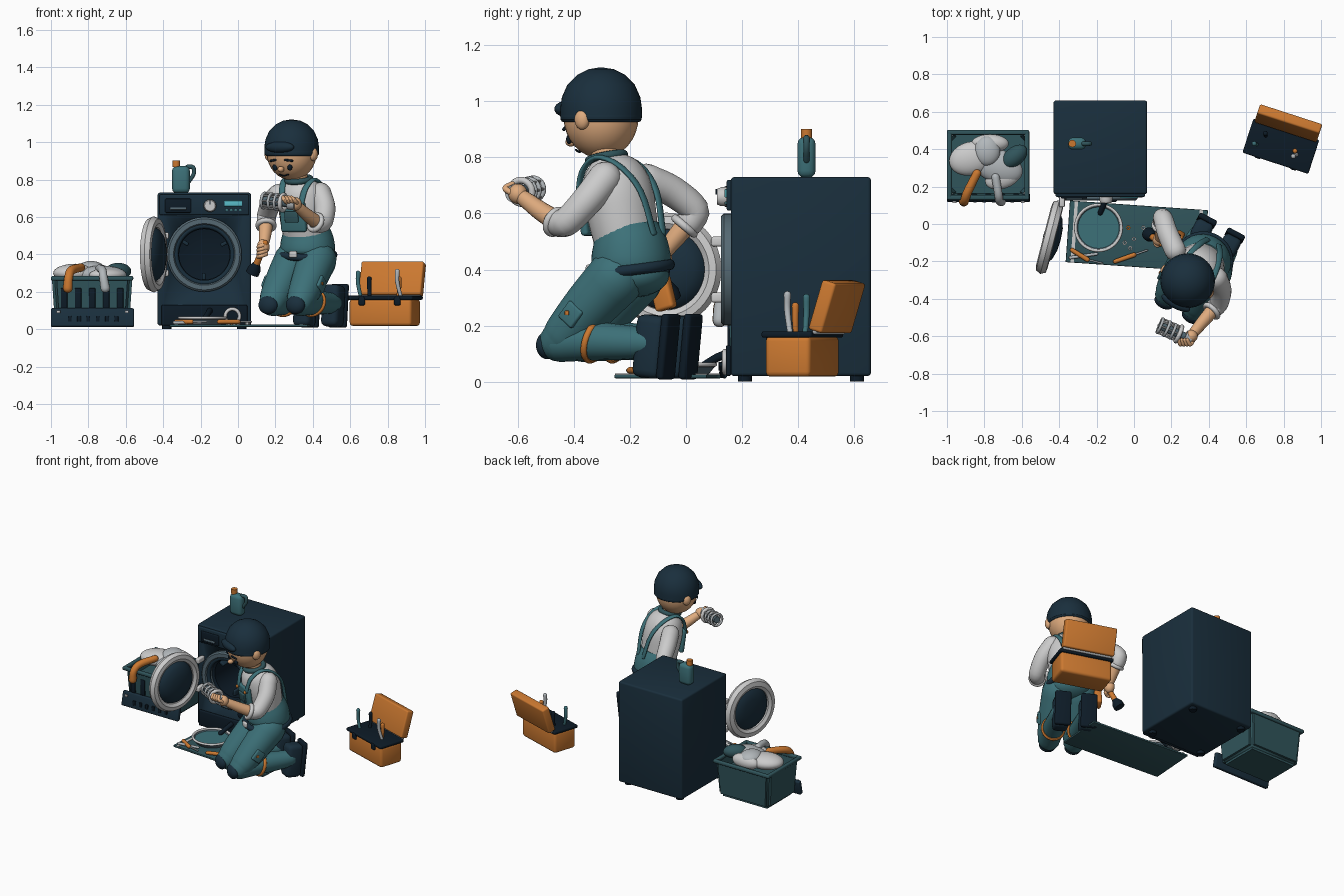
import bpy, bmesh, math
from mathutils import Vector, Matrix

if "Cube" in bpy.data.objects:
    bpy.data.objects.remove(bpy.data.objects["Cube"])

def mat(name, *c):
    m = bpy.data.materials.new(name)
    m.diffuse_color = (*c, 1)
    m.use_nodes = True
    m.node_tree.nodes["Principled BSDF"].inputs["Base Color"].default_value = m.diffuse_color
    return m
NAVY, DARK = mat("navy", .010, .028, .046), mat("dark", .004, .011, .02)
TEAL, DTEAL = mat("teal", .046, .165, .19), mat("deep_teal", .03, .09, .105)
ORANGE, SKIN = mat("orange", .6, .19, .03), mat("skin", .74, .41, .21)
SLATE, CYAN = mat("slate", .09, .14, .17), mat("cyan", .1, .5, .58)
STEEL = mat("steel", .45, .48, .5)
GREY = None
I = Matrix.Identity(4)

def place(loc, rz=0, rx=0, ry=0):
    return (Matrix.Translation(loc) @ Matrix.Rotation(math.radians(rz), 4, 'Z')
            @ Matrix.Rotation(math.radians(ry), 4, 'Y') @ Matrix.Rotation(math.radians(rx), 4, 'X'))

def aim(loc, d):
    return Matrix.Translation(loc) @ Vector(d).to_track_quat('Z', 'Y').to_matrix().to_4x4()

def finish(name, bm, m, M):
    bmesh.ops.recalc_face_normals(bm, faces=bm.faces)
    for f in bm.faces:
        f.smooth = True
    for e in bm.edges:
        e.smooth = e.calc_face_angle(0) < math.radians(38)
    me = bpy.data.meshes.new(name)
    bm.to_mesh(me)
    bm.free()
    ob = bpy.data.objects.new(name, me)
    ob.matrix_world = M
    if m:
        me.materials.append(m)
    bpy.context.collection.objects.link(ob)
    return ob

def box(name, c, s, m=GREY, M=I, bevel=.008, rot=(0, 0, 0)):
    bm = bmesh.new()
    bmesh.ops.create_cube(bm, size=1, matrix=Matrix.Diagonal((*s, 1)))
    if bevel:
        bmesh.ops.bevel(bm, geom=bm.edges[:], offset=min(bevel, min(s) * .45), segments=3, profile=.5, affect='EDGES')
    return finish(name, bm, m, M @ place(c, *rot))

def ball(name, c, r, m=GREY, M=I, rot=(0, 0, 0)):
    bm = bmesh.new()
    bmesh.ops.create_uvsphere(bm, u_segments=28, v_segments=16, radius=1, matrix=Matrix.Diagonal((*r, 1)))
    return finish(name, bm, m, M @ place(c, *rot))

def lathe(name, prof, m=GREY, M=I, n=40, closed=False):
    bm = bmesh.new()
    rows = [[bm.verts.new((max(r, 1e-4) * math.cos(2 * math.pi * i / n), max(r, 1e-4) * math.sin(2 * math.pi * i / n), z))
             for i in range(n)] for r, z in prof]
    for a, b in zip(rows, rows[1:] + rows[:1] if closed else rows[1:]):
        for i in range(n):
            bm.faces.new((a[i], a[(i + 1) % n], b[(i + 1) % n], b[i]))
    bmesh.ops.remove_doubles(bm, verts=bm.verts, dist=4e-4)
    return finish(name, bm, m, M)

def ring(name, R, r, m=GREY, M=I, tall=1):
    lathe(name, [(R + r * math.cos(a * math.pi / 6), tall * r * math.sin(a * math.pi / 6)) for a in range(12)], m, M, 40, True)

def tube(name, pts, m=GREY, M=I, wide=1, rounded=True, n=18):
    """Loft through (x, y, z, radius) points, smoothed with a Catmull-Rom curve."""
    P = [Vector(p) for p in pts]
    E = [P[0] * 2 - P[1]] + P + [P[-1] * 2 - P[-2]]
    S = []
    for k in range(1, len(E) - 2):
        a, b, c, d = E[k - 1:k + 3]
        S += [(b * 2 + (c - a) * t + (a * 2 - b * 5 + c * 4 - d) * t * t + (b * 3 - a - c * 3 + d) * t ** 3) / 2
              for t in (0, .25, .5, .75)]
    S.append(P[-1])
    C = [(p.xyz, p[3], (S[min(i + 1, len(S) - 1)].xyz - S[max(i - 1, 0)].xyz).normalized()) for i, p in enumerate(S)]
    if rounded:
        ends = [(math.sin(a), math.cos(a)) for a in (1.45, 1.1, .75, .4)]
        C = ([(C[0][0] - C[0][2] * C[0][1] * s, C[0][1] * c, C[0][2]) for s, c in ends] + C
             + [(C[-1][0] + C[-1][2] * C[-1][1] * s, C[-1][1] * c, C[-1][2]) for s, c in reversed(ends)])
    d = P[-1].xyz - P[0].xyz
    ref = Vector((0, 0, 0))
    ref[min(range(3), key=lambda i: abs(d[i]))] = 1
    bm, rows = bmesh.new(), []
    for p, r, t in C:
        u = (ref - t * ref.dot(t)).normalized()
        v = t.cross(u)
        rows.append([bm.verts.new(p + u * (r * wide * math.cos(2 * math.pi * i / n)) + v * (r * math.sin(2 * math.pi * i / n)))
                     for i in range(n)])
    for a, b in zip(rows, rows[1:]):
        for i in range(n):
            bm.faces.new((a[i], a[(i + 1) % n], b[(i + 1) % n], b[i]))
    bm.faces.new(rows[0])
    bm.faces.new(rows[-1])
    return finish(name, bm, m, M)

# washing machine cabinet with a round opening
cab = box("washer_cabinet", (-.18, .41, .375), (.5, .5, .71), NAVY, bevel=.012)
FRONT = aim((-.18, .16, .40), (0, -1, 0))
cut = lathe("opening_cutter", [(0, -.36), (.155, -.36), (.155, .05), (0, .05)], None, FRONT)
cut.hide_render = True
mod = cab.modifiers.new("opening", 'BOOLEAN')
mod.operation, mod.object = 'DIFFERENCE', cut
bpy.context.view_layer.objects.active = cab
bpy.ops.object.modifier_apply(modifier="opening")
bpy.data.objects.remove(cut)
lathe("drum", [(.154, .01), (.15, -.02), (.135, -.03), (.135, -.32), (.06, -.34), (0, -.33)], DARK, FRONT)
for i in range(3):
    a = i * 2.094 + .5
    box("drum_fin", (.12 * math.cos(a), .12 * math.sin(a), -.18), (.04, .02, .25), NAVY, FRONT, .006, (math.degrees(a), 0, 0))
lathe("door_bezel", [(.2, -.01), (.2, .025), (.19, .035), (.165, .035), (.15, .015), (.15, -.02)], SLATE, FRONT)
ring("door_gasket", .152, .014, NAVY, FRONT @ place((0, 0, .015)))
box("control_panel", (-.18, .155, .665), (.48, .02, .11), NAVY)
box("detergent_drawer", (-.32, .143, .66), (.14, .014, .075), DARK)
box("drawer_handle", (-.32, .134, .645), (.09, .012, .014), SLATE)
lathe("program_knob", [(.034, 0), (.034, .02), (.028, .035), (0, .035)], GREY, aim((-.15, .146, .66), (0, -1, 0)))
box("knob_mark", (-.15, .108, .677), (.006, .006, .02), DARK, bevel=0)
box("display", (-.025, .144, .672), (.095, .012, .03), CYAN, bevel=.003)
for i in range(4):
    box("panel_button", (-.06 + i * .024, .144, .637), (.014, .012, .012), TEAL, bevel=.003)
box("kick_panel", (-.18, .152, .075), (.46, .02, .11), DARK)
for x in (-.38, .02):
    for y in (.21, .61):
        lathe("washer_foot", [(0, 0), (.025, 0), (.025, .03), (0, .03)], DARK, place((x, y, 0)), 16)
ring("filter_port", .038, .009, GREY, aim((-.03, .138, .07), (0, -1, 0)))
tube("drain_hose", [(-.15, .15, .10, .016), (-.16, .11, .085, .015), (-.18, .06, .055, .014)], DARK)
tube("filter_hatch", [(-.16, .13, .02, .008), (-.1, .125, .06, .008)], DARK)

# open door
DOOR = aim((-.45, -.07, .40), (.97, -.25, 0))
lathe("door_frame", [(.14, -.022), (.16, -.034), (.19, -.028), (.203, 0), (.19, .026), (.165, .03), (.145, .018)], GREY, DOOR, 48, True)
lathe("door_glass", [(0, .06), (.06, .056), (.11, .042), (.135, .022), (.148, 0), (.13, -.02), (.07, -.032), (0, -.036)], NAVY, DOOR)
for z in (.3, .5):
    box("door_hinge", (-.385, .125, z), (.03, .07, .035), GREY)

# bottle on top
box("bottle_body", (-.305, .43, .80), (.095, .065, .145), TEAL, bevel=.025)
lathe("bottle_cap", [(0, 0), (.02, 0), (.02, .035), (0, .035)], ORANGE, place((-.33, .43, .867)), 20)
tube("bottle_handle", [(-.27, .43, .868, .012), (-.24, .43, .865, .012), (-.237, .43, .83, .011), (-.262, .43, .79, .011)], DTEAL)

# laundry basket
bm = bmesh.new()
bmesh.ops.create_cube(bm, size=1, matrix=Matrix.Diagonal((.43, .34, .25, 1)))
for v in bm.verts:
    if v.co.z < 0:
        v.co.x, v.co.y = v.co.x * .92, v.co.y * .92
bmesh.ops.bevel(bm, geom=[e for e in bm.edges if min(v.co.z for v in e.verts) < 0], offset=.025, segments=3, affect='EDGES')
top = max(bm.faces, key=lambda f: f.calc_center_median().z)
bmesh.ops.inset_region(bm, faces=[top], thickness=.02)
for v in top.verts:
    v.co.z -= .08
finish("basket_body", bm, DTEAL, place((-.78, .32, .145)))
for y in (.142, .49):
    box("basket_rim_long", (-.78, y, .272), (.44, .026, .024), DTEAL)
for x in (-.987, -.573):
    box("basket_rim_short", (x, .316, .272), (.026, .35, .024), DTEAL)
for i in range(5):
    box("basket_slot", (-.93 + i * .075, .155, .165), (.035, .014, .11), DARK, bevel=.005)
box("basket_base_panel", (-.778, .14, .062), (.444, .03, .1), NAVY, rot=(0, -12, 0))
for i in range(6):
    box("base_vent", (-.90 + i * .05, .122, .055), (.02, .012, .03), DARK, bevel=.002)
for x in (-.96, -.595):
    box("base_tab", (x, .118, .093), (.02, .012, .014), GREY, bevel=.002)
for c, r, m, rz in (((-.87, .35, .30), (.12, .09, .05), GREY, 15), ((-.73, .31, .29), (.14, .09, .05), STEEL, -20),
                    ((-.785, .39, .325), (.07, .08, .04), STEEL, 0), ((-.64, .36, .31), (.08, .05, .045), DTEAL, 40),
                    ((-.77, .43, .30), (.1, .05, .05), GREY, 0), ((-.7, .25, .29), (.1, .06, .035), GREY, 20)):
    ball("laundry", c, r, m, rot=(rz, 0, 0))
tube("laundry_sleeve", [(-.84, .27, .33, .022), (-.89, .17, .315, .024), (-.905, .125, .28, .023), (-.91, .12, .22, .026)], ORANGE)
tube("laundry_sock", [(-.74, .25, .325, .022), (-.725, .16, .315, .022), (-.72, .125, .28, .022), (-.71, .12, .22, .025)], STEEL)

# toolbox with open lid
TB = place((.785, .415, 0), -18)
box("toolbox_body", (0, 0, .09), (.35, .17, .145), ORANGE, TB, .018)
box("toolbox_tray", (0, 0, .168), (.37, .19, .022), DARK, TB)
box("toolbox_lid", (0, .13, .268), (.35, .055, .185), ORANGE, TB, .01, (0, -17, 0))
tube("lid_hinge", [(-.16, .1, .178, .01), (.16, .1, .178, .01)], STEEL, TB)
for x in (-.1, .1):
    box("toolbox_latch", (x, -.09, .15), (.035, .02, .045), DARK, TB)
for x, y, dx, dy, h, m in ((-.12, -.03, -.02, 0, .30, TEAL), (-.09, .02, -.01, .02, .27, DARK), (.1, -.01, -.02, -.02, .31, STEEL),
                           (.07, .0, .01, .0, .27, ORANGE)):
    tube("toolbox_tool", [(x, y, .15, .009), (x + dx, y + dy, h - .06, .011), (x + dx, y + dy, h, .013)], m, TB)

# mat, basin and loose tools
MAT = place((.015, -.065, 0), -4)
box("floor_mat", (0, 0, .019), (.74, .33, .014), DTEAL, MAT, .004)
for x in (-.335, .335):
    box("mat_stripe", (x, 0, .0265), (.018, .33, .004), GREY, MAT, 0)
BASIN = place((-.19, -.02, .025))
lathe("basin", [(0, 0), (.1, 0), (.128, .035), (.118, .035), (.095, .008), (0, .008)], SLATE, BASIN)
ring("basin_rim", .123, .008, GREY, BASIN @ place((0, 0, .036)))
lathe("basin_water", [(0, .026), (.113, .026)], TEAL, BASIN)
for a, b, c in (((-.33, -.14), (-.25, -.19), (-.17, -.21)), ((-.1, -.2), (0, -.165), (.07, -.14))):
    tube("screwdriver_handle", [(*a, .04, .012), (*b, .04, .013)], ORANGE)
    tube("screwdriver_shaft", [(*b, .04, .005), (*c, .04, .005)], STEEL)
tube("wrench", [(-.34, -.18, .035, .009), (-.2, -.16, .035, .008)], STEEL)
for x, y, m in ((-.03, -.02, ORANGE), (-.05, -.1, GREY), (0, -.08, GREY), (-.02, -.13, GREY), (.05, -.02, STEEL)):
    lathe("loose_nut", [(.006, 0), (.013, 0), (.013, .012), (.006, .012)], m, place((x, y, .026)), 6, True)

# kneeling mechanic; local -y is forward, +x is the left side
B = place((.37, -.2, 0), -28)
tube("overalls_hips", [(0, 0, .36, .10), (0, .005, .41, .138), (0, 0, .48, .135), (0, -.015, .545, .115)], TEAL, B, 1.06, False, 28)
ball("overalls_seat", (0, .01, .38), (.135, .13, .08), TEAL, B)
tube("shirt_torso", [(0, -.01, .48, .11), (0, -.03, .58, .12), (0, -.05, .68, .122), (0, -.075, .755, .10), (0, -.09, .80, .055)], GREY, B, 1.1, False, 28)
ring("belt", .142, .02, NAVY, B @ place((0, 0, .40), 0, 6, 4), 1)
box("belt_buckle", (0, -.16, .40), (.045, .02, .035), GREY, B)
box("belt_pouch", (-.175, .04, .315), (.045, .075, .12), ORANGE, B, .012, (0, 15, 0))
tube("pouch_tool", [(-.175, .05, .35, .009), (-.18, .06, .43, .011)], DARK, B)
box("overalls_bib", (0, -.158, .60), (.15, .03, .16), TEAL, B, .012, (0, 8, 0))
box("bib_pocket", (0, -.18, .60), (.08, .014, .06), DTEAL, B, .005, (0, 8, 0))
ring("shirt_collar", .062, .016, DTEAL, B @ place((0, -.095, .80), 0, 12))
tube("neck", [(0, -.09, .77, .05), (0, -.11, .85, .05)], SKIN, B)
for s in (-1, 1):
    side = "left_" if s > 0 else "right_"
    tube(side + "strap", [(s * .055, -.18, .66, .009), (s * .07, -.155, .75, .009), (s * .085, -.09, .80, .009), (s * .08, -.0, .77, .009),
                          (s * .06, .075, .68, .009), (s * .035, .115, .53, .009)], TEAL, B, 1.9)
    ball(side + "strap_button", (s * .055, -.19, .655), (.012, .008, .012), ORANGE, B)
    tube(side + "thigh", [(s * .07, -.02, .37, .105), (s * .078, -.12, .27, .095), (s * .082, -.21, .175, .082), (s * .083, -.24, .145, .072)], TEAL, B)
    tube(side + "shin", [(s * .083, -.24, .14, .07), (s * .085, -.12, .145, .07), (s * .088, .05, .14, .06), (s * .088, .11, .14, .055)], TEAL, B)
    ball(side + "knee_pad", (s * .083, -.29, .13), (.055, .035, .05), NAVY, B)
    ring(side + "cuff", .071, .009, ORANGE, B @ place((s * .085, -.1, .142), 0, 75), 1.3)
    box(side + "thigh_pocket", (s * .162, -.15, .24), (.03, .07, .075), TEAL, B, .008, (0, -40, 0))
    box(side + "pocket_button", (s * .178, -.16, .245), (.008, .016, .016), ORANGE, B, .003)
    box(side + "boot", (s * .085, .135, .125), (.1, .11, .225), NAVY, B, .028, (0, -6, 0))
    box(side + "boot_sole", (s * .085, .2, .125), (.105, .03, .235), DARK, B, .012, (0, -6, 0))

# head with cap and face
H = B @ place((-.025, -.13, .945))
ball("head", (0, 0, 0), (.134, .134, .148), SKIN, H)
lathe("cap", [(.137, -.015), (.145, -.01), (.146, .03), (.14, .07), (.12, .115), (.085, .15), (.045, .17), (0, .177)], NAVY, H)
ring("cap_band", .134, .012, NAVY, H @ place((0, 0, .0)), 1.6)
ball("cap_peak", (0, -.135, .028), (.085, .03, .03), NAVY, H)
for s in (-1, 1):
    ball("ear", (s * .135, -.005, -.01), (.022, .028, .036), SKIN, H)
    ball("eye", (s * .045, -.105, -.08), (.014, .01, .017), DARK, H)
    tube("eyebrow", [(s * .03, -.129, -.04, .006), (s * .065, -.116, -.045, .006)], DARK, H)
ball("nose", (0, -.122, -.09), (.017, .02, .016), SKIN, H)
tube("mouth", [(-.025, -.088, -.118, .004), (0, -.088, -.125, .004), (.025, -.088, -.118, .004)], DARK, H)

# arms in world coordinates
tube("right_sleeve", [(.22, -.14, .72, .058), (.18, -.05, .68, .056), (.155, .03, .615, .052), (.15, .015, .57, .05)])
ring("right_sleeve_cuff", .043, .014, GREY, aim((.15, -.005, .555), (0, -.5, -.6)))
tube("right_forearm", [(.15, .01, .57, .038), (.145, -.04, .51, .034), (.14, -.075, .465, .028)], SKIN)
ball("right_hand", (.135, -.085, .44), (.034, .036, .042), SKIN)
tube("left_sleeve", [(.44, -.29, .725, .06), (.465, -.35, .65, .056), (.455, -.42, .575, .052), (.43, -.45, .565, .05)])
ring("left_sleeve_cuff", .043, .014, GREY, aim((.415, -.465, .57), (-.6, -.6, .35)))
tube("left_forearm", [(.43, -.45, .565, .038), (.37, -.52, .61, .034), (.32, -.58, .655, .028)], SKIN)
ball("left_hand", (.305, -.6, .67), (.036, .034, .036), SKIN)
for i in range(4):
    tube("left_finger", [(.315 - i * .017, -.625, .675, .011), (.30 - i * .017, -.645, .69, .011), (.285 - i * .015, -.62, .705, .01)], SKIN)
    tube("right_finger", [(.15, -.105, .455 - i * .018, .011), (.122, -.115, .445 - i * .018, .011), (.108, -.09, .44 - i * .018, .01)], SKIN)

# torch in the right hand, pump filter in the left
tube("torch_handle", [(.145, -.105, .46, .016), (.1, -.07, .35, .018)], ORANGE)
lathe("torch_head", [(0, 0), (.02, 0), (.035, .03), (.036, .06), (0, .06)], DARK, aim((.1, -.07, .35), (-.4, .3, -.9)), 24)
F = aim((.29, -.61, .672), (-.17, .075, .018))
lathe("filter_handle", [(0, -.02), (.03, -.02), (.034, 0), (.034, .02), (0, .02)], STEEL, F, 24)
ring("filter_seal", .042, .012, GREY, F @ place((0, 0, .055)))
lathe("filter_core", [(0, .02), (.022, .02), (.022, .17), (0, .17)], SLATE, F, 24)
for z in (.09, .125, .165):
    ring("filter_ring", .04, .008, STEEL, F @ place((0, 0, z)))
for i in range(8):
    a = i * math.pi / 4
    tube("filter_bar", [(.04 * math.cos(a), .04 * math.sin(a), .055, .005), (.04 * math.cos(a), .04 * math.sin(a), .17, .005)], GREY, F, n=8)
